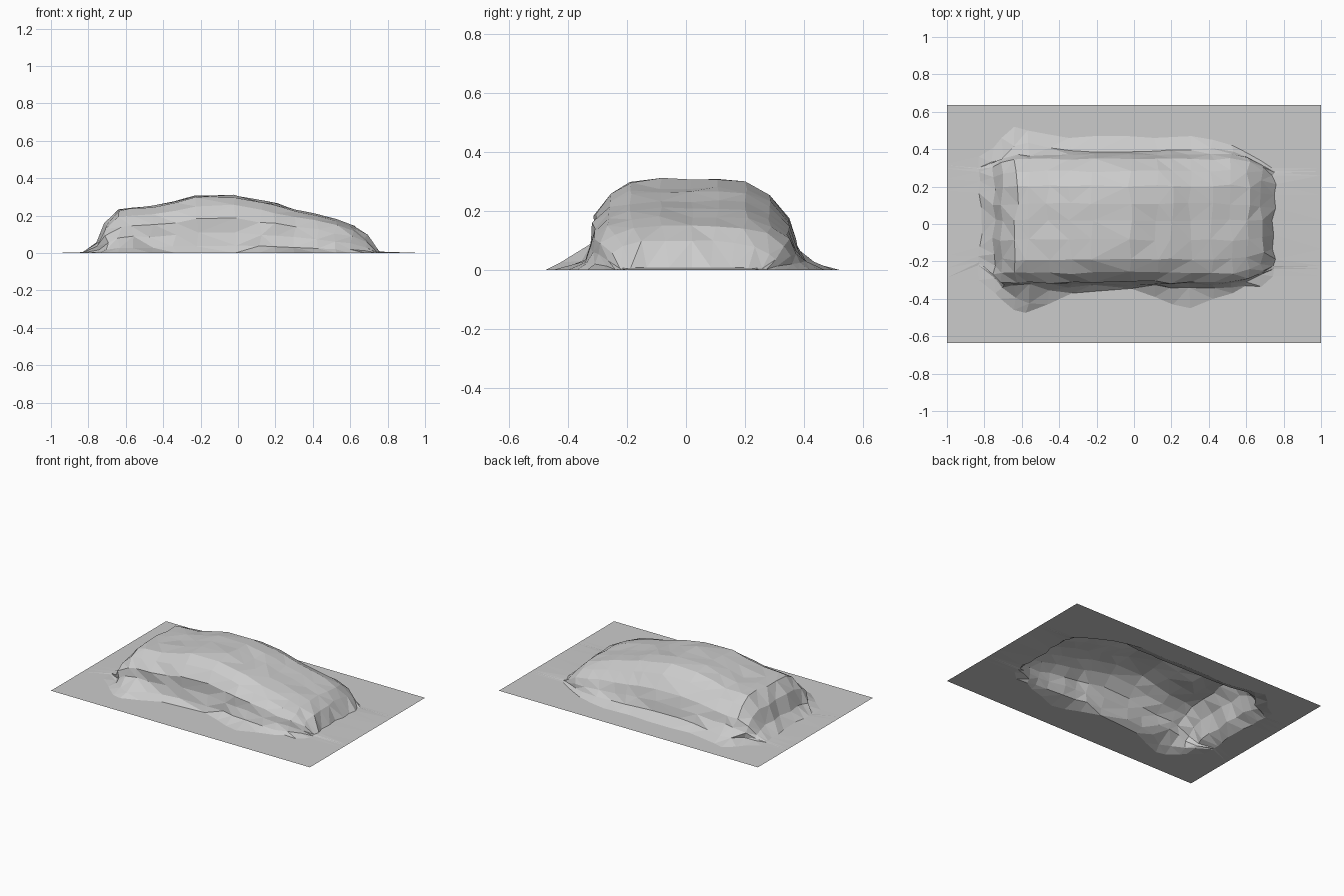
import bpy, bmesh, random

random.seed(4)

# Stations along the covered car:
# x, roof height, front foot y, front crease y, back crease y, back foot y
stations = [
    (-1.00, 0.000, -0.36, -0.30, 0.32, 0.38),
    (-0.82, 0.005, -0.30, -0.22, 0.30, 0.36),
    (-0.75, 0.060, -0.37, -0.29, 0.33, 0.41),
    (-0.705, 0.160, -0.40, -0.34, 0.35, 0.46),
    (-0.63, 0.237, -0.46, -0.40, 0.42, 0.52),
    (-0.57, 0.243, -0.475, -0.42, 0.44, 0.50),
    (-0.46, 0.252, -0.43, -0.36, 0.41, 0.48),
    (-0.34, 0.277, -0.37, -0.335, 0.39, 0.46),
    (-0.22, 0.306, -0.36, -0.33, 0.385, 0.47),
    (-0.02, 0.309, -0.345, -0.325, 0.385, 0.47),
    (0.12, 0.280, -0.39, -0.33, 0.39, 0.46),
    (0.20, 0.264, -0.43, -0.34, 0.395, 0.465),
    (0.30, 0.234, -0.45, -0.345, 0.40, 0.47),
    (0.42, 0.210, -0.40, -0.34, 0.41, 0.45),
    (0.52, 0.181, -0.37, -0.335, 0.385, 0.42),
    (0.61, 0.150, -0.33, -0.31, 0.36, 0.38),
    (0.685, 0.098, -0.335, -0.27, 0.31, 0.34),
    (0.75, 0.008, -0.28, -0.24, 0.28, 0.30),
    (1.00, 0.000, -0.28, -0.24, 0.28, 0.30),
]
MID, BODY = 0.02, 0.355
# Half section of the body: (share of half width, share of roof height)
front_half = [(0.96, 0.36), (0.94, 0.60), (0.80, 0.83), (0.59, 0.97), (0.30, 1.0)]
back_half = [(0.25, 1.0), (0.52, 0.975), (0.74, 0.83), (0.92, 0.57), (0.98, 0.33)]


def section(st):
    """Points across the sheet from the front edge to the back edge."""
    x, h, foot_f, crease_f, crease_b, foot_b = st
    wf, wb = min(MID - crease_f, BODY), min(crease_b - MID, BODY)
    pts = [(-0.635, 0), (foot_f, 0), (crease_f, 0.13 * h)]
    pts += [(MID - f * wf, r * h) for f, r in front_half]
    pts += [(MID, h)]
    pts += [(MID + f * wb, r * h) for f, r in back_half]
    pts += [(crease_b, 0.13 * h), (foot_b, 0), (0.635, 0)]
    return [(x, y, z) for y, z in pts]


# One draped sheet: cover and its flat surround
bm = bmesh.new()
rows = []
for st in stations:
    row = []
    for x, y, z in section(st):
        if z > 0.02:  # slight cloth wrinkles
            x += random.uniform(-0.012, 0.012)
            y += random.uniform(-0.006, 0.006)
            z += random.uniform(-0.006, 0.003)
        elif abs(x) < 0.99 and abs(y) < 0.63:
            x += random.uniform(-0.015, 0.01)
        row.append(bm.verts.new((x, y, z)))
    rows.append(row)
for a, b in zip(rows, rows[1:]):
    for j in range(len(a) - 1):
        bm.faces.new((a[j], b[j], b[j + 1], a[j + 1]))
bmesh.ops.triangulate(bm, faces=bm.faces[:], quad_method='SHORT_EDGE')
bm.normal_update()

mesh = bpy.data.meshes.new("car_cover")
bm.to_mesh(mesh)
bm.free()
cover = bpy.data.objects.new("car_cover", mesh)
bpy.context.collection.objects.link(cover)
